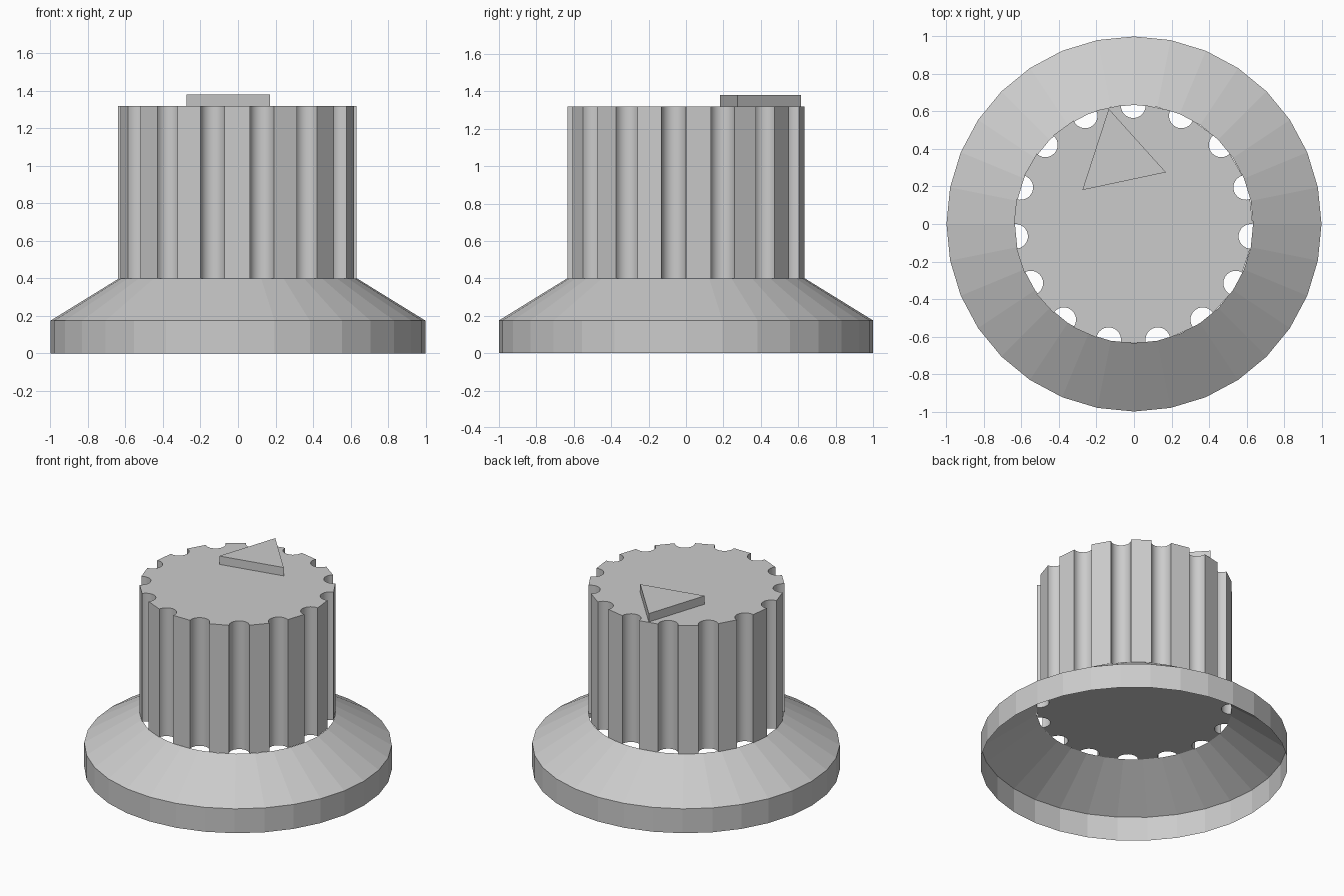
import bpy, bmesh
from math import sin, cos, pi, radians

if "Cube" in bpy.data.objects:
    bpy.data.objects.remove(bpy.data.objects["Cube"])


def make_object(name, bm):
    bmesh.ops.remove_doubles(bm, verts=bm.verts, dist=1e-5)
    me = bpy.data.meshes.new(name)
    bm.to_mesh(me)
    bm.free()
    ob = bpy.data.objects.new(name, me)
    bpy.context.collection.objects.link(ob)
    return ob


def bridge(bm, a, b):
    n = len(a)
    return [bm.faces.new((a[i], a[(i + 1) % n], b[(i + 1) % n], b[i])) for i in range(n)]


def prism(name, outline, z0, z1):
    bm = bmesh.new()
    low, high = [[bm.verts.new((x, y, z)) for x, y in outline] for z in (z0, z1)]
    bridge(bm, low, high)
    bm.faces.new(high)
    bm.faces.new(low[::-1])
    return make_object(name, bm)


# Flared skirt: open 32-sided shell
SIDES = 32
bm = bmesh.new()
rings = [[bm.verts.new((r * cos(2 * pi * i / SIDES), r * sin(2 * pi * i / SIDES), z))
          for i in range(SIDES)]
         for r, z in ((1.0, 0.0), (1.0, 0.175), (0.635, 0.4))]
for a, b in zip(rings, rings[1:]):
    bridge(bm, a, b)
make_object("skirt", bm)

# Fluted grip: flat ribs between 15 half-round grooves
FLUTES, STEPS = 15, 12
DIST, RAD, SHIFT = 0.631, 0.066, -0.004
outline = []
for k in range(FLUTES):
    a = radians(90) + 2 * pi * k / FLUTES
    for s in range(STEPS + 1):
        t = a - radians(88) - radians(184) * s / STEPS
        outline.append((DIST * cos(a) + RAD * cos(t) + SHIFT,
                        DIST * sin(a) + RAD * sin(t)))
grip = prism("grip", outline, 0.4, 1.32)
bpy.context.view_layer.objects.active = grip
grip.select_set(True)
bpy.ops.object.shade_smooth_by_angle(angle=radians(20))

# Raised triangular pointer on the top
pointer = [(-0.08 + 0.263 * cos(radians(102 + 120 * i)),
            0.357 + 0.263 * sin(radians(102 + 120 * i))) for i in range(3)]
prism("pointer", pointer, 1.32, 1.38)
